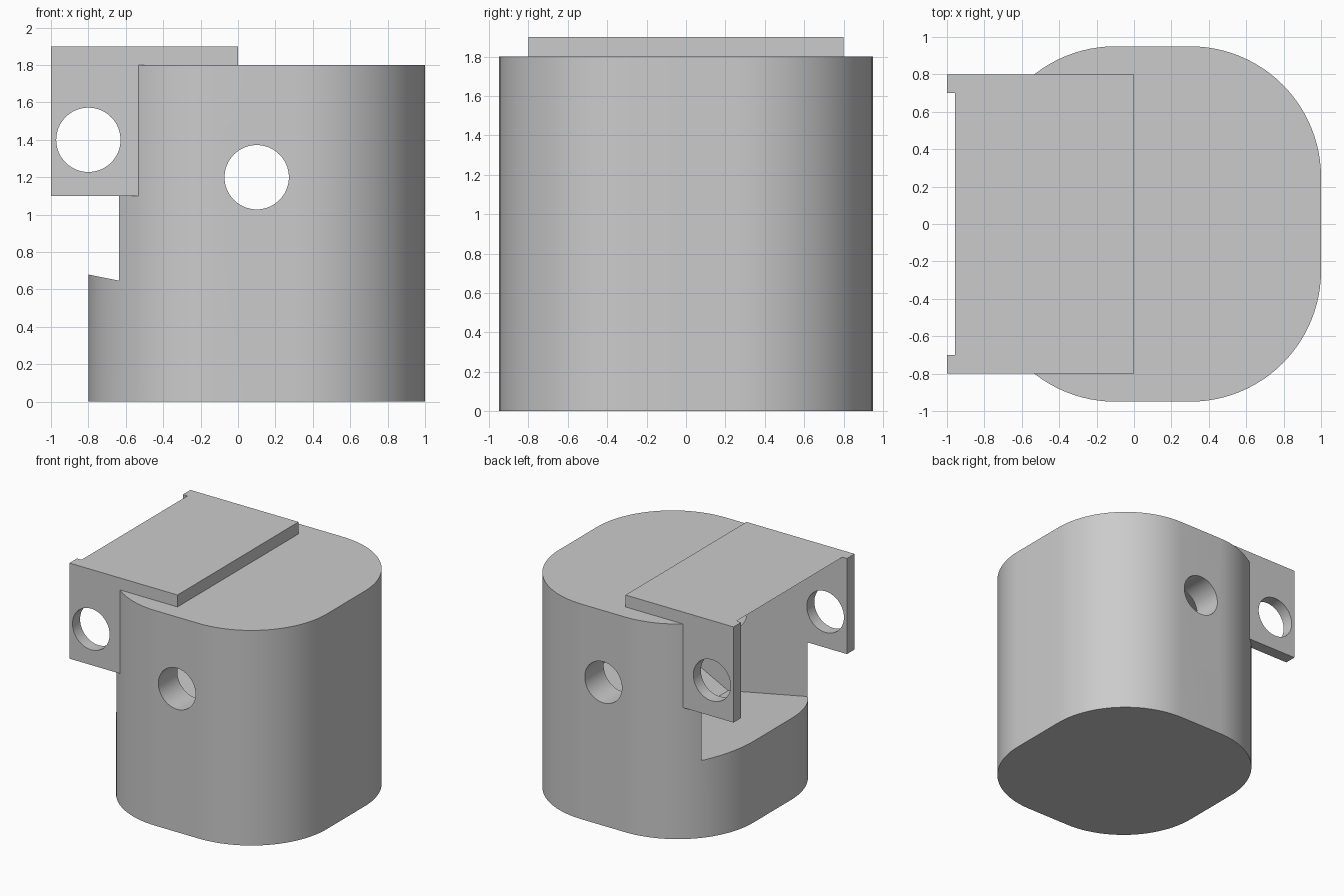
import bpy
import bmesh
import math
from mathutils import Vector

cube = bpy.data.objects.get("Cube")
if cube:
    bpy.data.objects.remove(cube, do_unlink=True)

# Plain grey material
grey = bpy.data.materials.new("plain_grey")
grey.use_nodes = True
COLOUR = (0.6, 0.6, 0.6, 1)
grey.diffuse_color = COLOUR
grey.node_tree.nodes["Principled BSDF"].inputs["Base Color"].default_value = COLOUR


def prism(name, outline, extrusion):
    """Extrude a closed planar outline into a solid."""
    bm = bmesh.new()
    face = bm.faces.new([bm.verts.new(p) for p in outline])
    moved = bmesh.ops.extrude_face_region(bm, geom=[face], use_keep_orig=True)
    verts = [g for g in moved["geom"] if isinstance(g, bmesh.types.BMVert)]
    bmesh.ops.translate(bm, verts=verts, vec=Vector(extrusion))
    bmesh.ops.recalc_face_normals(bm, faces=bm.faces)
    mesh = bpy.data.meshes.new(name)
    bm.to_mesh(mesh)
    bm.free()
    mesh.materials.append(grey)
    obj = bpy.data.objects.new(name, mesh)
    bpy.context.collection.objects.link(obj)
    return obj


def along_y(name, profile, half):
    """Extrude an x-z profile evenly about y = 0."""
    return prism(name, [(x, -half, z) for x, z in profile], (0, 2 * half, 0))


def combine(target, tool, operation):
    """Apply a boolean and discard the tool."""
    tool.hide_render = True
    mod = target.modifiers.new(tool.name, "BOOLEAN")
    mod.operation = operation
    mod.solver = "EXACT"
    mod.object = tool
    bpy.context.view_layer.objects.active = target
    bpy.ops.object.modifier_apply(modifier=mod.name)
    bpy.data.objects.remove(tool, do_unlink=True)


def circle(cx, cz, radius, steps=64):
    return [(cx + radius * math.cos(math.tau * i / steps),
             cz + radius * math.sin(math.tau * i / steps)) for i in range(steps)]


# Rounded upright housing
STEPS = 24
RADIUS = 0.7
corners = [(0.3, 0.25), (-0.1, 0.25), (-0.1, -0.25), (0.3, -0.25)]
outline = []
for quarter, (cx, cy) in enumerate(corners):
    for i in range(STEPS + 1):
        a = math.pi / 2 * (quarter + i / STEPS)
        outline.append((cx + RADIUS * math.cos(a), cy + RADIUS * math.sin(a), 0))
housing = prism("housing", outline, (0, 0, 1.8))

# Overhanging hood with side cheeks
hood = along_y("hood", [(-1, 1.1), (0, 1.1), (0, 1.9), (-1, 1.9)], 0.8)
combine(housing, hood, "UNION")

# Sloping open chamber
chamber = along_y("chamber_cutter", [(-1.3, 0.78), (0.1, 0.5), (0.75, 0.83),
                                     (0.75, 1.56), (-1.3, 1.968)], 0.7)
combine(housing, chamber, "DIFFERENCE")

# Round cross holes through the housing and the cheeks
for name, x, z in (("housing_hole_cutter", 0.1, 1.2), ("cheek_hole_cutter", -0.8, 1.4)):
    combine(housing, along_y(name, circle(x, z, 0.172), 1.2), "DIFFERENCE")

# Smooth the rounded walls, keep edges sharp
bpy.ops.object.select_all(action="DESELECT")
housing.select_set(True)
bpy.context.view_layer.objects.active = housing
bpy.ops.object.shade_smooth_by_angle(angle=math.radians(30))
